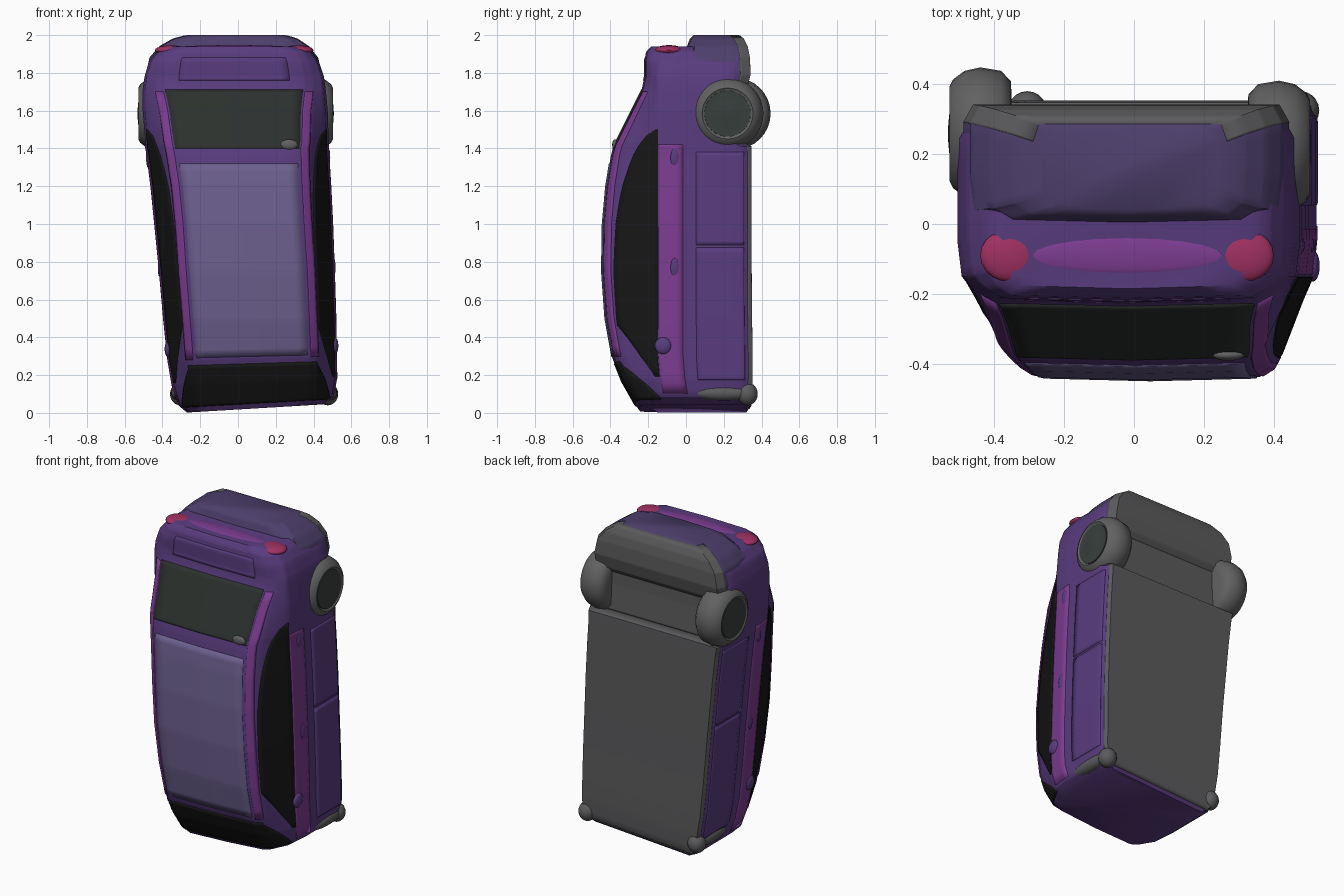
import bpy, bmesh, math
from mathutils import Vector

if "Cube" in bpy.data.objects:
    bpy.data.objects.remove(bpy.data.objects["Cube"])

# Stations along the car: z, centre x, lower half width, roof half width, belt y, roof y, floor y
BODY = [
    (0.00, .09, .36, .30, -.12, -.25, .32), (0.04, .095, .41, .33, -.12, -.28, .345),
    (0.15, .087, .435, .34, -.14, -.34, .35), (0.28, .075, .445, .345, -.15, -.39, .35),
    (0.50, .062, .455, .35, -.15, -.428, .347), (0.75, .047, .462, .355, -.15, -.446, .345),
    (1.00, .03, .47, .355, -.15, -.442, .345), (1.20, .015, .475, .36, -.15, -.424, .345),
    (1.36, .0, .48, .37, -.15, -.398, .345), (1.41, -.005, .485, .375, -.15, -.385, .345),
    (1.43, -.005, .485, .38, -.15, -.375, .30), (1.60, -.015, .49, .395, -.15, -.29, .29),
    (1.71, -.02, .485, .415, -.15, -.235, .29), (1.78, -.02, .475, .415, -.15, -.22, .30),
    (1.86, -.022, .45, .40, -.14, -.22, .31), (1.91, -.02, .41, .37, -.13, -.212, .31),
    (1.94, -.02, .36, .32, -.11, -.185, .28)]
BUMPER = [
    (1.67, -.022, .45, .43, .04, .01, .285), (1.71, -.022, .46, .44, .04, .005, .32),
    (1.79, -.022, .465, .44, .04, .00, .34), (1.88, -.022, .445, .42, .04, .00, .337),
    (1.94, -.02, .395, .37, .045, .005, .325), (1.98, -.015, .33, .31, .06, .02, .305),
    (2.00, -.01, .26, .24, .09, .04, .28)]


def material(name, rgb):
    m = bpy.data.materials.new(name)
    m.diffuse_color = (*rgb, 1)
    m.use_nodes = True
    m.node_tree.nodes["Principled BSDF"].inputs["Base Color"].default_value = m.diffuse_color
    return m


PURPLE = material("purple_paint", (.10, .045, .21))
MAGENTA = material("magenta_paint", (.20, .045, .28))
INDIGO = material("bumper_indigo", (.075, .05, .15))
ROOF = material("pale_purple", (.15, .115, .27))
GLASS = material("dark_glass", (.008, .008, .008))
REAR = material("rear_glass", (.025, .03, .027))
RED = material("red_lens", (.35, .03, .12))
GREY = material("underside_grey", (.105, .105, .11))
TYRE = material("tyre_grey", (.12, .12, .12))
HUB = material("hub_dark", (.04, .05, .045))


def surface(st, u, z):
    """Point on the lofted shell; u is 0 at roof centre, +-7 at floor centre, and wraps past 7."""
    if u > 7:
        u -= 14
    i = max(k for k in range(len(st) - 1) if st[k][0] <= z + 1e-9)
    a, b = st[i], st[i + 1]
    t = (z - a[0]) / (b[0] - a[0])
    _, cx, wl, wr, ym, yr, yb = [p + (q - p) * t for p, q in zip(a, b)]
    ring = [(0, yr), (.88 * wr, yr + .008), (wr, yr + .035), (.975 * wl, ym),
            (wl, ym + .1), (wl, yb - .05), (.94 * wl, yb), (0, yb)]
    k = min(int(abs(u)), 6)
    f = abs(u) - k
    x = ring[k][0] + (ring[k + 1][0] - ring[k][0]) * f
    y = ring[k][1] + (ring[k + 1][1] - ring[k][1]) * f
    x = cx + math.copysign(x, u)
    return Vector((x, y, z + .06 * (x + .3) * max(0, 1 - z / .5)))


def finish(name, bm, mat, angle=45):
    me = bpy.data.meshes.new(name)
    bm.to_mesh(me)
    bm.free()
    ob = bpy.data.objects.new(name, me)
    bpy.context.collection.objects.link(ob)
    me.materials.append(mat)
    bpy.ops.object.select_all(action='DESELECT')
    ob.select_set(True)
    bpy.context.view_layer.objects.active = ob
    bpy.ops.object.shade_smooth_by_angle(angle=math.radians(angle))
    return ob


def patch(name, st, u0, u1, z0, z1, mat, nu=8, nz=24, lift=.008, shell=False):
    """Grid that follows the shell; u0/u1 may be functions of t along z."""
    zs = {round(z0 + (z1 - z0) * i / nz, 4) for i in range(nz + 1)}
    zs = sorted(zs | {s[0] for s in st if z0 < s[0] < z1})
    val = lambda u, t: u(t) if callable(u) else u
    bm = bmesh.new()
    rows = []
    for z in zs:
        t = (z - z0) / (z1 - z0)
        a, b = val(u0, t), val(u1, t)
        rows.append([bm.verts.new(surface(st, a + (b - a) * j / nu, z)) for j in range(nu + 1)])
    for r, s in zip(rows, rows[1:]):
        for j in range(nu):
            bm.faces.new((r[j], r[j + 1], s[j + 1], s[j]))
    if shell:
        bmesh.ops.remove_doubles(bm, verts=bm.verts, dist=1e-4)
        bmesh.ops.holes_fill(bm, edges=[e for e in bm.edges if e.is_boundary], sides=0)
        bmesh.ops.recalc_face_normals(bm, faces=bm.faces)
        return finish(name, bm, mat)
    bm.normal_update()
    for v, n in [(v, v.normal.copy()) for v in bm.verts]:
        v.co += n * lift
    ob = finish(name, bm, mat)
    mod = ob.modifiers.new("thickness", 'SOLIDIFY')
    mod.thickness, mod.offset = .012, -1
    return ob


def blob(name, loc, size, mat):
    bm = bmesh.new()
    bmesh.ops.create_uvsphere(bm, u_segments=20, v_segments=12, radius=1)
    for v in bm.verts:
        v.co = Vector(loc) + Vector([c * s for c, s in zip(v.co, size)])
    return finish(name, bm, mat)


def lathe(name, profile, loc, side, mat):
    """Spin an (outward x, radius) profile around the x axis."""
    bm = bmesh.new()
    n = 32
    rings = [[bm.verts.new((loc[0] + side * x, loc[1] + r * math.cos(2 * math.pi * i / n),
                            loc[2] + r * math.sin(2 * math.pi * i / n))) for i in range(n)]
             for x, r in profile]
    for a, b in zip(rings, rings[1:]):
        for i in range(n):
            bm.faces.new((a[i], a[(i + 1) % n], b[(i + 1) % n], b[i]))
    bm.faces.new(rings[0])
    bm.faces.new(rings[-1])
    bmesh.ops.recalc_face_normals(bm, faces=bm.faces)
    return finish(name, bm, mat)


# Main shell and rear bumper
patch("body_shell", BODY, -7, 7, 0, 1.94, PURPLE, 56, 50, shell=True)
patch("rear_bumper", BUMPER, -7, 7, 1.67, 2.0, INDIGO, 56, 12, shell=True)

# Roof panel, windscreen, rear window
patch("roof_panel", BODY, -.97, .97, .29, 1.32, ROOF, 12, lift=.004)
patch("windscreen", BODY, lambda t: -2.9 + t, lambda t: 2.9 - t, .03, .25, GLASS, 29, 10, lift=.004)
patch("rear_window", BODY, -1.0, 1.0, 1.40, 1.71, REAR, 12, 12, lift=.003)

# Underside floor, axle recess and bumper lining, wrapping over the floor centre
patch("floor_pan", BODY, 5.6, 8.4, .02, 1.43, GREY, 28, lift=.003)
patch("axle_recess", BODY, 5.3, 8.7, 1.43, 1.74, GREY, 34, lift=.003)
patch("bumper_lining", BUMPER, 5.0, 9.0, 1.67, 1.995, GREY, 32, lift=.002)

# Tail: number plate pocket and the red strip on the end
patch("plate_pocket", BODY, -.8, .8, 1.76, 1.88, PURPLE, 12, 8, lift=.003)
blob("tail_strip", (-.02, -.09, 1.935), (.30, .055, .012), MAGENTA)

for s, side in ((1, "right"), (-1, "left")):
    def strip(name, a, b, z0, z1, mat, **kw):
        neg = lambda u: (lambda t: -u(t)) if callable(u) else -u
        lo, hi = (a, b) if s > 0 else (neg(b), neg(a))
        return patch(f"{name}_{side}", BODY, lo, hi, z0, z1, mat, **kw)
    # Side glass narrows towards the rear in an arch
    top = lambda t: 2.96 - .86 * math.sqrt(max(0, 1 - t ** 5)) * min(1, .1 + 4 * t)
    strip("side_glass", top, 3.0, .16, 1.50, GLASS, nz=40, lift=.005)
    # Roof rail, belt line and door skins
    strip("roof_rail", 1.2, 2.05, .28, 1.70, MAGENTA, lift=.004)
    strip("belt_line", 3.05, 4.1, .06, 1.42, MAGENTA, lift=.003)
    strip("front_door_skin", 4.3, 5.2, .14, .875, PURPLE, lift=.004)
    strip("rear_door_skin", 4.3, 5.2, .89, 1.38, PURPLE, lift=.004)
    # Door handles and mirror
    for i, z in enumerate((.77, 1.35)):
        blob(f"door_handle_{side}_{i}", surface(BODY, s * 3.9, z), (.009, .022, .05), PURPLE)
    blob(f"mirror_{side}", surface(BODY, s * 3.3, .34), (.02, .045, .045), PURPLE)
    # Tail light
    blob(f"tail_light_{side}", (-.02 + s * .335, -.09, 1.92), (.085, .075, .026), RED)
    # Front corner stub and its bar
    x = .085 + s * .39
    blob(f"front_stub_{side}", (x, .325, .10), (.055, .055, .06), GREY)
    blob(f"front_bar_{side}", (x + s * .01, .2, .105), (.04, .17, .04), GREY)
    # Rear wheel: rounded tyre and nearly flush hub
    c = (.415, .22, 1.585) if s > 0 else (-.44, .258, 1.585)
    lathe(f"rear_tyre_{side}", [(-.09, .10), (-.088, .15), (-.06, .18), (0, .19), (.045, .18),
                                (.078, .155), (.088, .135), (.078, .122)], c, s, TYRE)
    lathe(f"rear_hub_{side}", [(.06, .124), (.085, .122), (.084, .10), (.088, .06), (.091, .03),
                               (.092, .01)], c, s, HUB)

# Rear wiper pivot
blob("wiper_pivot", (.27, -.375, 1.42), (.045, .016, .028), TYRE)
